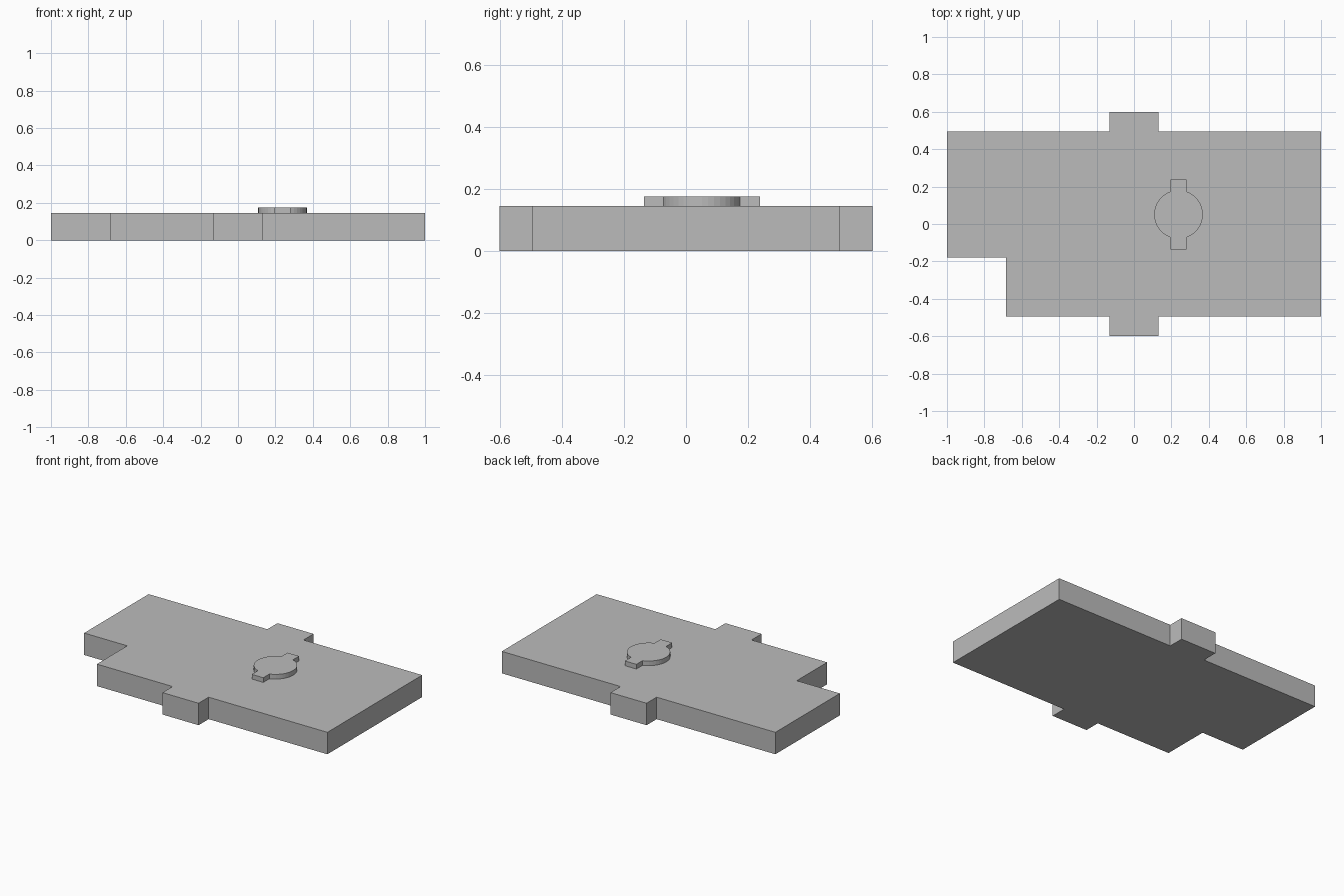
import bpy
import bmesh
import math

cube = bpy.data.objects.get("Cube")
if cube:
    bpy.data.objects.remove(cube, do_unlink=True)

GREY = (0.5, 0.5, 0.5, 1)
mat = bpy.data.materials.new("plain grey")
mat.use_nodes = True
mat.diffuse_color = GREY
for node in mat.node_tree.nodes:
    if node.type == 'BSDF_PRINCIPLED':
        node.inputs["Base Color"].default_value = GREY


def extrude_outline(name, outline, bottom, top):
    """Solid prism from a closed counter-clockwise outline."""
    bm = bmesh.new()
    face = bm.faces.new([bm.verts.new((x, y, bottom)) for x, y in outline])
    side = bmesh.ops.extrude_face_region(bm, geom=[face])["geom"]
    verts = [v for v in side if isinstance(v, bmesh.types.BMVert)]
    bmesh.ops.translate(bm, verts=verts, vec=(0, 0, top - bottom))
    bmesh.ops.recalc_face_normals(bm, faces=bm.faces)
    mesh = bpy.data.meshes.new(name)
    bm.to_mesh(mesh)
    bm.free()
    mesh.materials.append(mat)
    obj = bpy.data.objects.new(name, mesh)
    bpy.context.collection.objects.link(obj)
    return obj


# Main plate with a notched corner and a tab on the front and back edges
PLATE_TOP = 0.145
HALF_D, TAB_D, TAB_X = 0.495, 0.6, 0.132
plate = [(-0.685, -HALF_D), (-TAB_X, -HALF_D), (-TAB_X, -TAB_D),
         (TAB_X, -TAB_D), (TAB_X, -HALF_D), (1, -HALF_D),
         (1, HALF_D), (TAB_X, HALF_D), (TAB_X, TAB_D),
         (-TAB_X, TAB_D), (-TAB_X, HALF_D), (-1, HALF_D),
         (-1, -0.178), (-0.685, -0.178)]
extrude_outline("plate", plate, 0, PLATE_TOP)

# Raised round key with two opposite lugs
CX, CY, RADIUS, LUG_X, LUG_Y, STEPS = 0.238, 0.051, 0.13, 0.042, 0.187, 16
start = math.asin(LUG_X / RADIUS) - math.pi / 2
half = [(-LUG_X, -LUG_Y), (LUG_X, -LUG_Y)]
for i in range(STEPS + 1):
    a = start * (1 - 2 * i / STEPS)
    half.append((RADIUS * math.cos(a), RADIUS * math.sin(a)))
# The second half is the first turned by half a circle
key = half + [(-x, -y) for x, y in half]
extrude_outline("round_key", [(CX + x, CY + y) for x, y in key],
                PLATE_TOP, 0.176)
